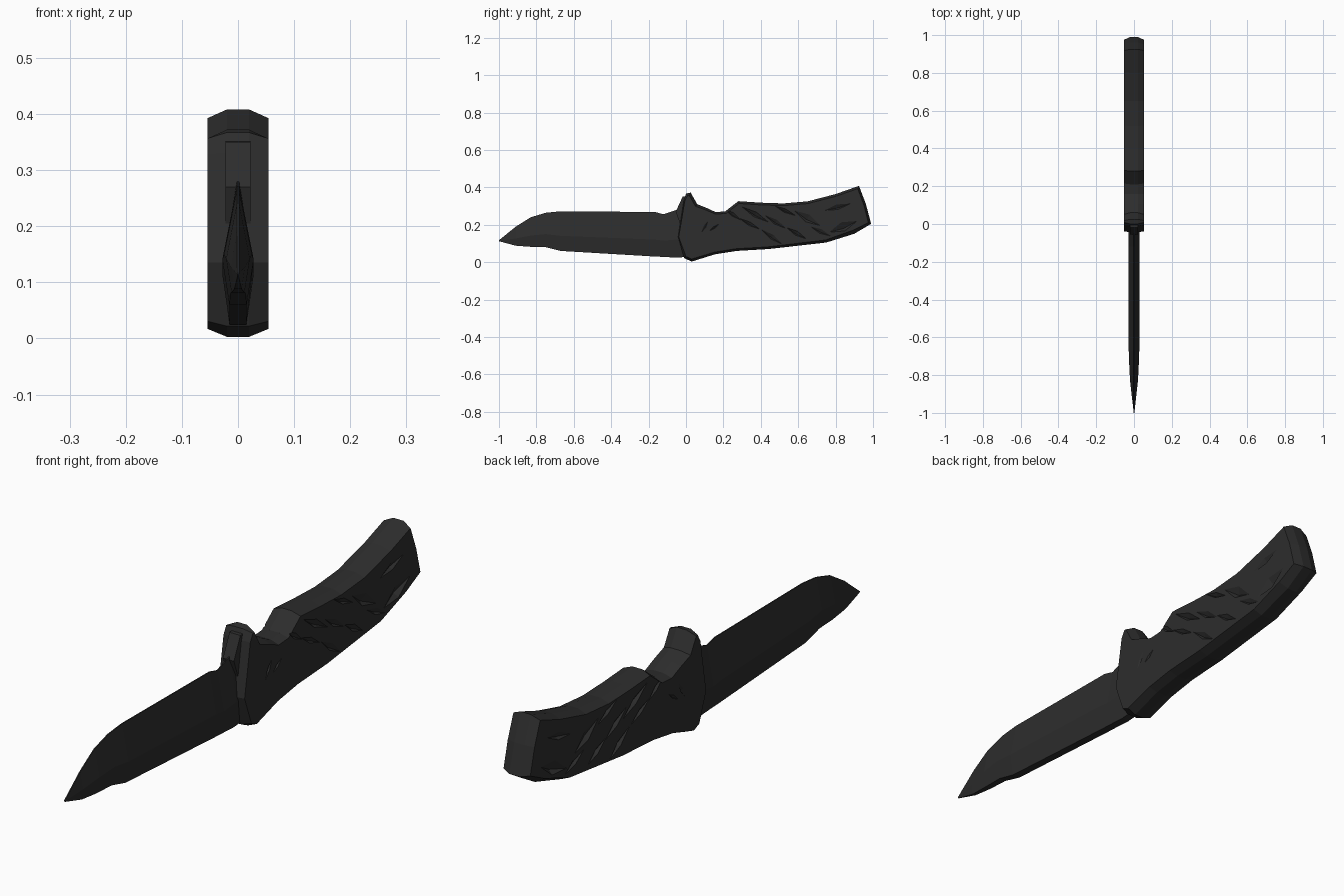
import bpy, bmesh, math
from mathutils import Vector

if "Cube" in bpy.data.objects:
    bpy.data.objects.remove(bpy.data.objects["Cube"])


def material(name, v):
    m = bpy.data.materials.new(name)
    m.diffuse_color = (v, v, v, 1)
    m.use_nodes = True
    m.node_tree.nodes["Principled BSDF"].inputs["Base Color"].default_value = m.diffuse_color
    return m


BLACK = material("charcoal black", 0.026)


def make_object(name, bm):
    bmesh.ops.recalc_face_normals(bm, faces=bm.faces[:])
    me = bpy.data.meshes.new(name)
    bm.to_mesh(me)
    bm.free()
    me.materials.append(BLACK)
    ob = bpy.data.objects.new(name, me)
    bpy.context.collection.objects.link(ob)
    return ob


def bridge(bm, rings):
    # closed rings joined by quads, with flat caps
    for a, b in zip(rings, rings[1:]):
        n = len(a)
        for i in range(n):
            j = (i + 1) % n
            bm.faces.new((a[i], a[j], b[j], b[i]))
    bm.faces.new(rings[0])
    bm.faces.new(rings[-1][::-1])


# --- blade: stations of (y, edge z, spine z, half thickness) ---
stations = [(-1.0, 0.117, 0.112, 0.001), (-0.91, 0.19, 0.088, 0.012),
            (-0.83, 0.24, 0.082, 0.021), (-0.75, 0.264, 0.08, 0.025),
            (-0.67, 0.272, 0.06, 0.028), (-0.165, 0.268, 0.03, 0.028),
            (-0.12, 0.256, 0.028, 0.028), (-0.05, 0.28, 0.024, 0.028),
            (0.03, 0.28, 0.03, 0.028)]
bm = bmesh.new()
rings = []
for y, top, bot, t in stations:
    mid = bot + (top - bot) * 0.38
    pts = [(0.002, top), (t, mid), (t * 0.55, bot), (-t * 0.55, bot), (-t, mid), (-0.002, top)]
    rings.append([bm.verts.new((x, y, z)) for x, z in pts])
bridge(bm, rings)
make_object("blade", bm)

# --- guard web: sloping panel between blade edge and guard top ---
bm = bmesh.new()
web = [(-0.055, 0.27), (-0.018, 0.35), (0.03, 0.355), (0.03, 0.2), (-0.03, 0.2)]
bridge(bm, [[bm.verts.new((x, y, z)) for y, z in web] for x in (-0.022, 0.022)])
make_object("guard_web", bm)

# --- handle: side profile of (y, z, chamfer depth), full in the middle, inset at the sides ---
profile = [(-0.043, 0.135, 0.004), (-0.012, 0.33, 0.006), (0.0, 0.367, 0.012),
           (0.025, 0.372, 0.014), (0.06, 0.31, 0.014), (0.11, 0.29, 0.012),
           (0.16, 0.267, 0.01), (0.21, 0.272, 0.012), (0.28, 0.326, 0.012),
           (0.40, 0.318, 0.012), (0.52, 0.314, 0.012), (0.65, 0.325, 0.012),
           (0.80, 0.364, 0.012), (0.925, 0.408, 0.012), (0.962, 0.31, 0.012),
           (0.99, 0.205, 0.013), (0.90, 0.152, 0.02), (0.75, 0.105, 0.014),
           (0.44, 0.07, 0.012), (0.27, 0.06, 0.012), (0.155, 0.042, 0.012),
           (0.03, 0.003, 0.013), (-0.01, 0.022, 0.012)]


def inset_profile(pts):
    out = []
    for i, (y, z, d) in enumerate(pts):
        p = Vector((y, z))
        e1 = (p - Vector(pts[i - 1][:2])).normalized()
        e2 = (Vector(pts[(i + 1) % len(pts)][:2]) - p).normalized()
        n1, n2 = Vector((e1.y, -e1.x)), Vector((e2.y, -e2.x))
        q = (n1 + n2).normalized()
        p += q * (d / max(0.6, q.dot(n1)))
        out.append((p.x, p.y))
    return out


inner = inset_profile(profile)
outer = [(y, z) for y, z, d in profile]
bm = bmesh.new()
bridge(bm, [[bm.verts.new((x, y, z)) for y, z in ring]
            for x, ring in ((-0.054, inner), (-0.02, outer), (0.02, outer), (0.054, inner))])
handle = make_object("handle", bm)

# --- carved grooves on both sides: (y, z, angle, half length, half width, depth) ---
grooves = [(0.25, 0.255, -35, 0.05, 0.010, 0.010), (0.37, 0.255, -30, 0.08, 0.014, 0.014),
           (0.34, 0.205, -28, 0.06, 0.010, 0.010), (0.48, 0.215, -32, 0.07, 0.013, 0.012),
           (0.53, 0.275, -25, 0.06, 0.010, 0.012), (0.46, 0.135, -35, 0.07, 0.013, 0.012),
           (0.65, 0.235, -30, 0.08, 0.022, 0.014), (0.59, 0.155, -30, 0.06, 0.012, 0.012),
           (0.72, 0.165, -25, 0.06, 0.012, 0.010), (0.84, 0.19, 22, 0.08, 0.025, 0.018),
           (0.81, 0.295, 15, 0.07, 0.014, 0.012), (0.10, 0.19, 60, 0.035, 0.007, 0.006),
           (0.15, 0.185, 35, 0.03, 0.006, 0.006)]
bm = bmesh.new()
for side in (-1, 1):
    for y, z, ang, hl, hw, dep in grooves:
        c = Vector((side * 0.054, y, z))
        a = math.radians(ang)
        u = Vector((0, math.cos(a), math.sin(a))) * hl
        v = Vector((0, -math.sin(a), math.cos(a))) * hw
        loop = [bm.verts.new(c + o) for o in (u, v, -u, -v)]
        for s in (-1, 1):
            tip = bm.verts.new(c + Vector((s * dep, 0, 0)) - v * 0.4)
            for i in range(4):
                bm.faces.new((loop[i], loop[(i + 1) % 4], tip))
cutter = make_object("groove_cutter", bm)
cutter.hide_render = True

cut = handle.modifiers.new("grooves", 'BOOLEAN')
cut.operation = 'DIFFERENCE'
cut.solver = 'EXACT'
cut.object = cutter
bpy.context.view_layer.update()
baked = bpy.data.meshes.new_from_object(
    handle.evaluated_get(bpy.context.evaluated_depsgraph_get()))
handle.modifiers.clear()
handle.data = baked
bpy.data.objects.remove(cutter)
